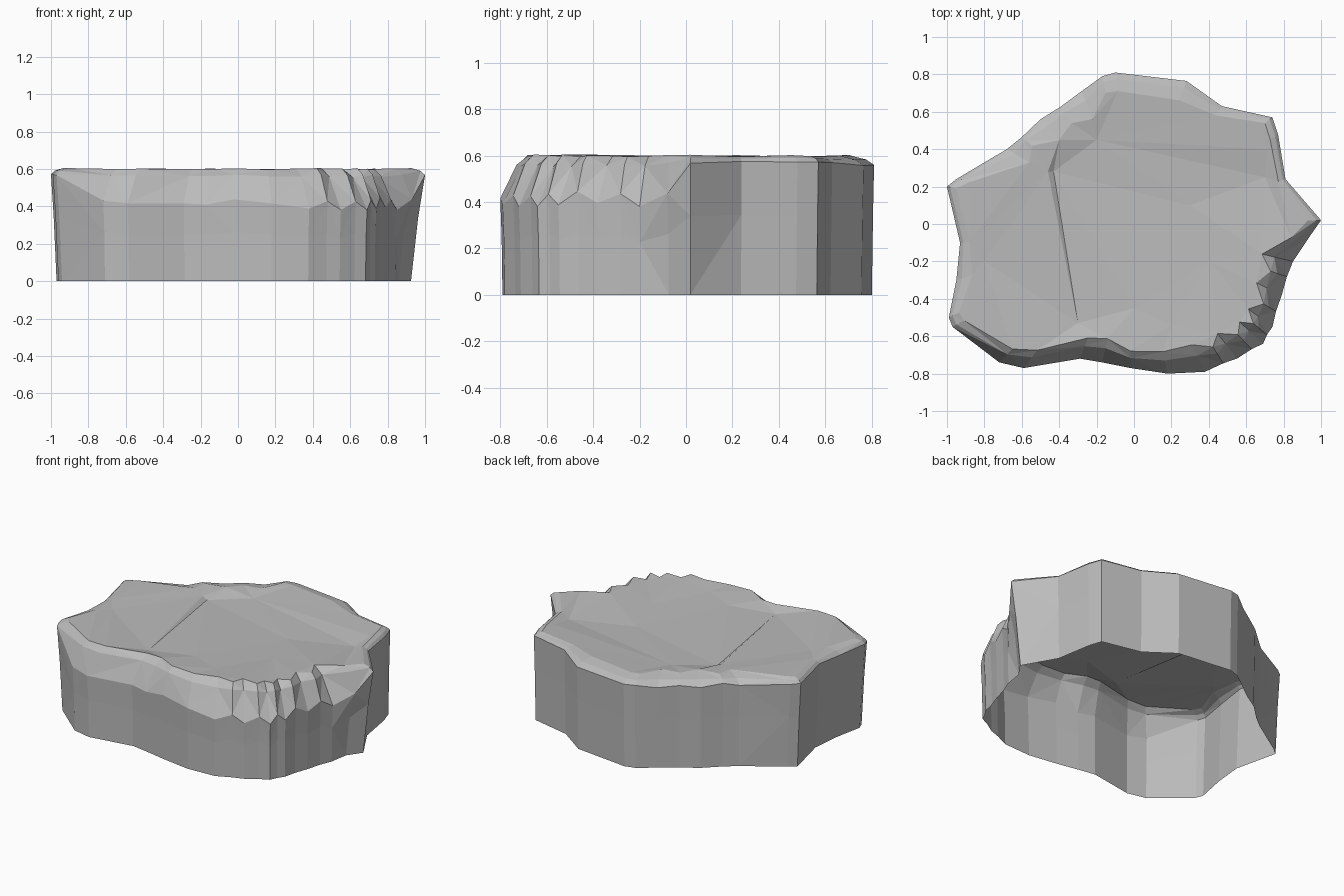
import bpy
import random
from mathutils import Vector
from mathutils.geometry import delaunay_2d_cdt

random.seed(7)
HEIGHT = 0.605

if "Cube" in bpy.data.objects:
    bpy.data.objects.remove(bpy.data.objects["Cube"])

# Plan outline of the slab: x, y and width of the worn edge
OUTLINE = [
    (1.0, .02, .07), (.93, -.08, .09), (.85, -.2, .17), (.79, -.38, .15),
    (.74, -.55, .16), (.69, -.64, .17), (.55, -.72, .17), (.38, -.79, .16),
    (.18, -.8, .12), (-.02, -.77, .09), (-.17, -.74, .13), (-.29, -.72, .12),
    (-.59, -.77, .12), (-.72, -.74, .1), (-.97, -.55, .07), (-.99, -.5, .06),
    (-.95, -.3, .09), (-.93, -.1, .05), (-1, .2, .05), (-.95, .24, .07),
    (-.68, .4, .14), (-.5, .56, .15), (-.28, .71, .16), (-.17, .79, .09),
    (-.1, .81, .1), (.28, .765, .11), (.47, .63, .06), (.74, .57, .05),
    (.77, .48, .05), (.81, .24, .04),
]

# Broken facets of the flat top, including the two lips of the crack
TOP_POINTS = [
    (-.3, -.53, .575), (-.43, .28, .57), (-.46, .28, .59),
    (.3, .1, .57), (0, -.45, .585), (.4, -.2, .58), (-.2, .45, .58),
    (.2, -.54, .59), (-.8, -.2, .59), (.7, .25, .57), (.71, .4, .59),
]
CRACK_EDGES = [(0, 1), (1, 2), (2, 0), (3, 6), (3, 9), (6, 9), (6, 10)]


def inward(point, distance):
    """Move a plan point towards the middle of the slab."""
    return point - point.normalized() * distance


def chipped_outline():
    """Add chips to the outline wherever the worn edge is wide."""
    result = []
    for i, (x, y, worn) in enumerate(OUTLINE):
        nx, ny, next_worn = OUTLINE[(i + 1) % len(OUTLINE)]
        here, there = Vector((x, y)), Vector((nx, ny))
        result.append((here, worn))
        if min(worn, next_worn) >= .14:
            middle = here.lerp(there, random.uniform(.4, .6))
            result.append((inward(middle, .005), worn * random.uniform(.5, .75)))
    return result


def wall_column(point, worn):
    """Vertices from the foot to the rim at one outline point."""
    foot = point * (.925 if point.x > .9 else .97 if point.x < -.9 else .988)
    rim = HEIGHT - random.uniform(0, .01)
    # The front leans in from mid height; elsewhere the wall stays upright
    if point.y < 0 and point.x > -.9:
        edge, lean, rise = .5 - worn * .7, .6, .8
    else:
        edge, lean, rise = .585 - worn * .25, .35, .6
    levels = [
        (foot, 0),
        (foot.lerp(point, edge * .45 / .5), edge * .6),
        (point, edge),
        (inward(point, worn * lean), edge + (rim - edge) * rise),
        (inward(point, worn), rim),
    ]
    return [Vector((p.x, p.y, z)) for p, z in levels]


def build_rock():
    columns = [wall_column(*entry) for entry in chipped_outline()]
    count, rows = len(columns), len(columns[0])
    verts = [v for column in columns for v in column]
    faces = []

    # Side walls, split into alternating triangles for a chiselled look
    for i in range(count):
        j = (i + 1) % count
        for k in range(rows - 1):
            a, b = i * rows + k, j * rows + k
            if (i + k) % 2:
                faces += [(a, b + 1, b), (a, a + 1, b + 1)]
            else:
                faces += [(a, a + 1, b), (b, a + 1, b + 1)]

    # Top surface: triangulate the rim together with the facet points
    rim = [column[-1] for column in columns]
    surface = rim + [Vector(p) for p in TOP_POINTS]
    edges = [(i, (i + 1) % count) for i in range(count)]
    edges += [(a + count, b + count) for a, b in CRACK_EDGES]
    flat, _, tris, origins, _, _ = delaunay_2d_cdt(
        [p.to_2d() for p in surface], edges, [], 1, 1e-5)
    index = []
    for plan, source in zip(flat, origins):
        if source and source[0] < count:
            index.append(source[0] * rows + rows - 1)
        else:
            z = surface[source[0]].z if source else HEIGHT - .02
            index.append(len(verts))
            verts.append(Vector((plan.x, plan.y, z)))
    faces += [tuple(index[i] for i in tri) for tri in tris]

    mesh = bpy.data.meshes.new("rock_slab")
    mesh.from_pydata(verts, [], faces)
    mesh.update()
    # Face the walls outwards and the top upwards
    for polygon in mesh.polygons:
        middle = polygon.center
        outward = Vector((middle.x, middle.y, 0)).normalized()
        if middle.z > .5:
            outward.z = 2
        if polygon.normal.dot(outward) < 0:
            polygon.flip()
    mesh.update()
    rock = bpy.data.objects.new("rock_slab", mesh)
    bpy.context.collection.objects.link(rock)
    return rock


# Single stone colour
stone = bpy.data.materials.new("grey_stone")
stone.use_nodes = True
colour = (.5, .5, .5, 1)
stone.diffuse_color = colour
shader = stone.node_tree.nodes["Principled BSDF"]
shader.inputs["Base Color"].default_value = colour
shader.inputs["Roughness"].default_value = .9

rock = build_rock()
rock.data.materials.append(stone)
